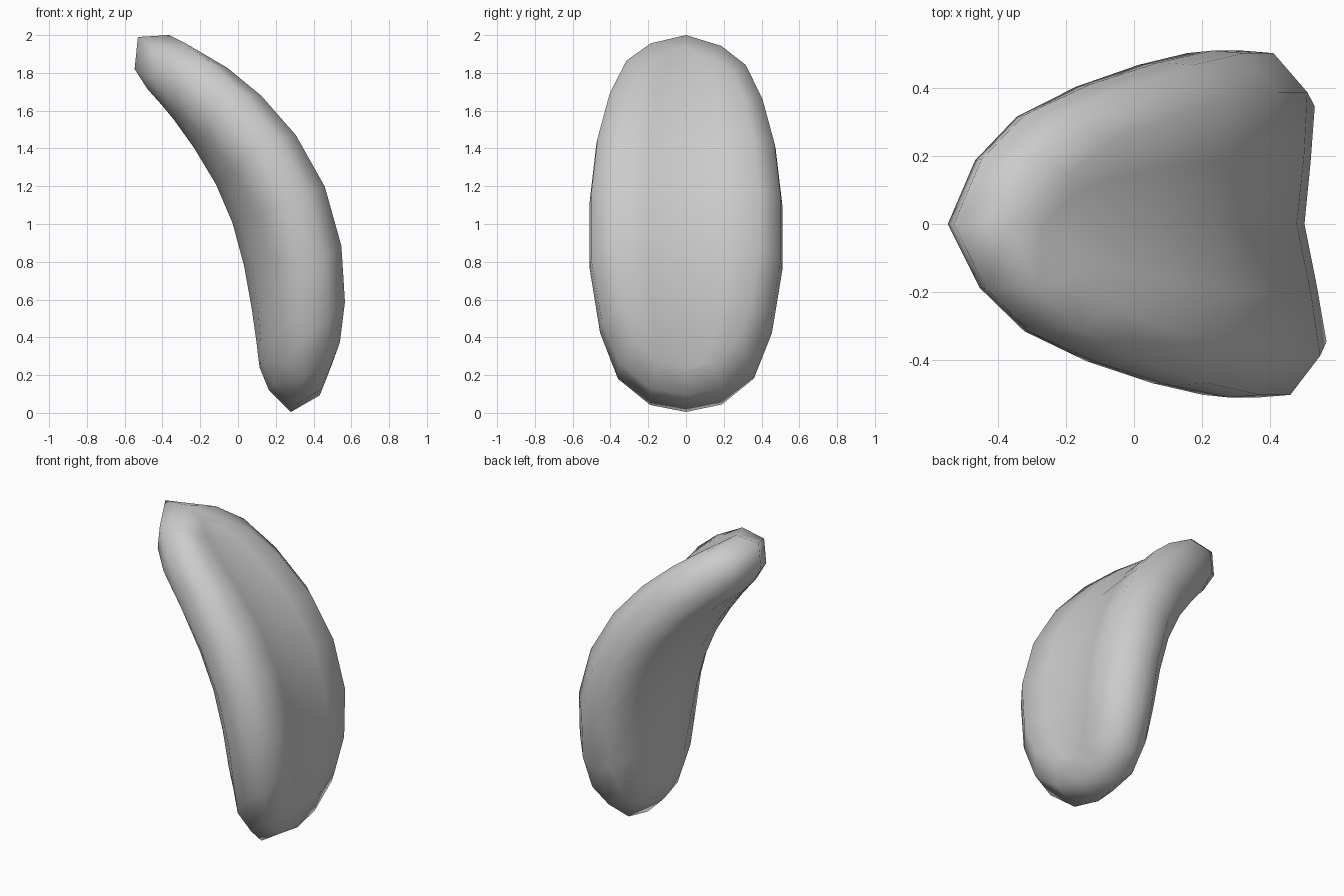
import bpy, bmesh, math

if "Cube" in bpy.data.objects:
    bpy.data.objects.remove(bpy.data.objects["Cube"])

# Bent centre line of the pad as (x, z), from bottom tip to top tip
PATH = [(.28, .005), (.30, .12), (.315, .40), (.295, .74), (.215, 1.075),
        (.055, 1.385), (-.20, 1.69), (-.43, 1.895), (-.53, 1.99)]
ARC = [0]
for a, b in zip(PATH, PATH[1:]):
    ARC.append(ARC[-1] + math.dist(a, b))
LENGTH = ARC[-1]
MID = LENGTH / 2

# Half outline of the flattened pad as (half width, distance along path)
HALF = [(0, 0), (.19, .04), (.36, .18), (.455, .42), (.51, .75), (.51, 1.10),
        (.475, 1.43), (.41, 1.74), (.32, 2.0), (.19, 2.16), (0, LENGTH)]
OUTLINE = HALF + [(-y, s) for y, s in HALF[-2:0:-1]]
COUNT = len(OUTLINE)


def tangent(i):
    lo, hi = max(i - 1, 0), min(i + 1, len(PATH) - 1)
    d = ARC[hi] - ARC[lo]
    return [(PATH[hi][k] - PATH[lo][k]) / d for k in (0, 1)]


def bend(y, s, t):
    """Place a point of the flat pad on the bent centre line, t is the offset outward."""
    t -= .05 * y                                   # slight twist
    i = max(j for j in range(len(PATH) - 1) if ARC[j] <= s + 1e-9)
    h = ARC[i + 1] - ARC[i]
    u = (s - ARC[i]) / h
    m0, m1 = tangent(i), tangent(i + 1)
    p = [(2*u**3 - 3*u*u + 1) * PATH[i][k] + (u**3 - 2*u*u + u) * h * m0[k]
         + (3*u*u - 2*u**3) * PATH[i + 1][k] + (u**3 - u*u) * h * m1[k] for k in (0, 1)]
    d = [m0[k] * (1 - u) + m1[k] * u for k in (0, 1)]
    n = math.hypot(*d)
    return (p[0] + t * d[1] / n, y, min(p[1] - t * d[0] / n, 2.0))


def depth(s):
    return .14 + .115 * math.sin(math.pi * max(0, min(1, s / LENGTH)) ** .8)


def outer(y, s):                                   # faintly dished outer face
    return depth(s) * (.8 + .2 * min(1, abs(y) / .32))


def inner(y, s):                                   # rounded inner face
    return -depth(s) * (1 - .45 * (y / .39) ** 2)


def outer_edge(y, s):
    return .135 + .015 * (y / .51) ** 2


def inner_edge(y, s):
    return -.135 * (1 - .8 * (y / .51) ** 2)


def rim(y, s):
    return .05 * (y / .51) ** 2


bm = bmesh.new()


def ring(wy, ws, offset):
    pts = [(y * wy, MID + (s - MID) * ws) for y, s in OUTLINE]
    return [bm.verts.new(bend(y, s, offset(y, s))) for y, s in pts]


def depth_at(s):
    return depth(s)


# Rings from the outer face, around the rim, to the inner face
rings = [ring(.76, .80, outer), ring(.985, .91, outer_edge), ring(1, 1, rim),
         ring(.985, .91, inner_edge), ring(.77, .80, inner)]
for a, b in zip(rings, rings[1:]):
    for i in range(COUNT):
        j = (i + 1) % COUNT
        bm.faces.new((a[i], a[j], b[j], b[i]))

# Fill both faces with strips across the width so that they follow the bend
for loop, offset in ((rings[0], outer), (rings[-1], inner)):
    rows = [[loop[0]] * 5]
    for k in range(1, 10):
        y, s = HALF[k]
        s = MID + (s - MID) * .80
        cross = [bm.verts.new(bend(y * f, s, offset(y * f, s))) for f in (.4, 0, -.4)]
        rows.append([loop[k]] + cross + [loop[COUNT - k]])
    rows.append([loop[10]] * 5)
    for a, b in zip(rows, rows[1:]):
        for c in range(4):
            bm.faces.new(list(dict.fromkeys((a[c], a[c + 1], b[c + 1], b[c]))))
bmesh.ops.recalc_face_normals(bm, faces=bm.faces)

mesh = bpy.data.meshes.new("curved_pad")
bm.to_mesh(mesh)
bm.free()
for p in mesh.polygons:
    p.use_smooth = True
pad = bpy.data.objects.new("curved_pad", mesh)
bpy.context.collection.objects.link(pad)
